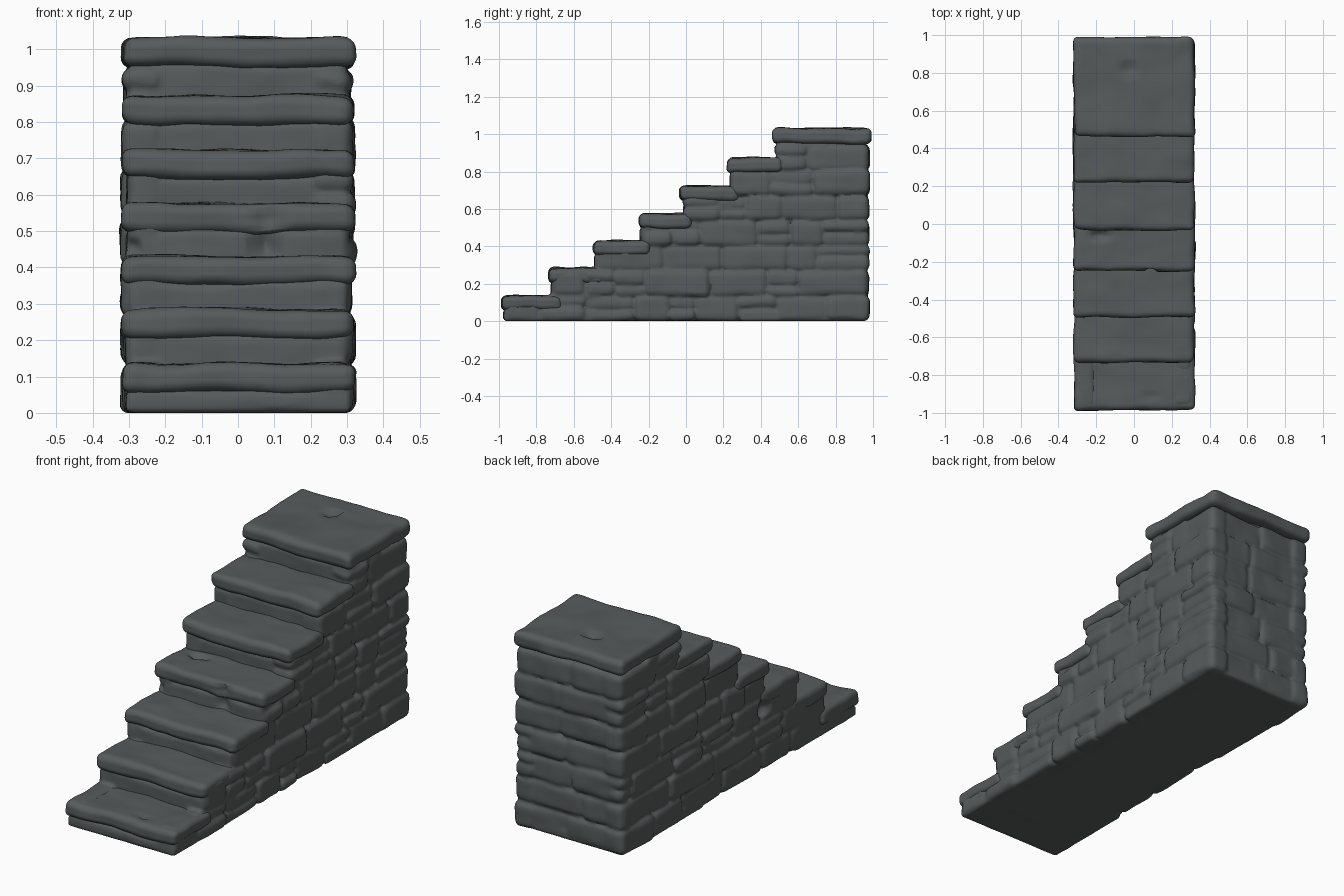
import bpy, bmesh, math, random
from mathutils import Vector, noise

if "Cube" in bpy.data.objects:
    bpy.data.objects.remove(bpy.data.objects["Cube"])

random.seed(7)
stone = bpy.data.materials.new("dark_grey_stone")
stone.diffuse_color = (0.095, 0.105, 0.105, 1)
stone.use_nodes = True
stone.node_tree.nodes["Principled BSDF"].inputs["Base Color"].default_value = stone.diffuse_color

FRONT = [-0.985, -0.73, -0.495, -0.25, -0.03, 0.22, 0.46]   # front edge of each step
TOP = [0.135, 0.285, 0.43, 0.575, 0.722, 0.872, 1.03]      # top of each step
COURSE = 0.1345                                            # height of a wall course
THICK = 0.08                                               # tread thickness

# worn holes: centre, half size, push
DENTS = [
    ((0.075, -0.26, 0.535), (0.022, 0.045, 0.06), (0, 0.05, 0)),
    ((0.08, -0.25, 0.46), (0.018, 0.06, 0.05), (0, 0.04, 0)),
    ((-0.29, -0.25, 0.455), (0.02, 0.05, 0.03), (0, 0.03, 0)),
    ((-0.18, -0.06, 0.575), (0.06, 0.03, 0.04), (0, 0, -0.035)),
    ((-0.03, 0.82, 1.03), (0.04, 0.03, 0.04), (0, 0, -0.04)),
    ((0.09, -0.91, 0.135), (0.04, 0.02, 0.03), (0, 0, -0.012)),
    ((-0.31, -0.2, 0.33), (0.06, 0.05, 0.05), (0.05, 0, 0)),
]


def add_block(bm, lo, hi, r, cuts=10, rough=0.009):
    """Rounded, slightly lumpy stone between two corners."""
    lo, hi = Vector(lo), Vector(hi)
    mid, half = (lo + hi) / 2, (hi - lo) / 2
    r = min(r, min(half) * 0.95)
    part = bmesh.new()
    bmesh.ops.create_cube(part, size=2)
    bmesh.ops.subdivide_edges(part, edges=part.edges[:], cuts=cuts, use_grid_fill=True)
    seed = Vector([random.uniform(0, 50) for _ in range(3)])
    for v in part.verts:
        # crowd the grid toward the edges, then round the corners
        p = Vector([math.sin(c * math.pi / 2) * h for c, h in zip(v.co, half)])
        inner = Vector([max(-(h - r), min(h - r, c)) for c, h in zip(p, half)])
        p = mid + inner + (p - inner).normalized() * r
        p += noise.noise_vector(p * 5 + seed) * rough
        p += noise.noise_vector(p * 14 + seed) * rough * 0.35
        for c, s, push in DENTS:
            d = sum(((a - b) / k) ** 2 for a, b, k in zip(p, c, s))
            if d < 1:
                p += Vector(push) * (1 - d)
        p.z = max(p.z, 0)
        v.co = p
    tmp = bpy.data.meshes.new("tmp")
    part.to_mesh(tmp)
    part.free()
    bm.from_mesh(tmp)
    bpy.data.meshes.remove(tmp)


def finish(bm, name):
    me = bpy.data.meshes.new(name)
    bm.to_mesh(me)
    bm.free()
    for f in me.polygons:
        f.use_smooth = True
    me.materials.append(stone)
    ob = bpy.data.objects.new(name, me)
    bpy.context.collection.objects.link(ob)
    return ob


def spans(a, b, small, large):
    """Split a run into stones of random length."""
    out = []
    while b - a > large:
        n = a + random.uniform(small, large)
        if b - n < small * 0.6:
            break
        out.append((a, n))
        a = n
    out.append((a, b))
    return out


# treads: one wide slab per step, the last one is the landing
for i, (y, z) in enumerate(zip(FRONT, TOP)):
    bm = bmesh.new()
    back = FRONT[i + 1] + 0.06 if i < 6 else 0.99
    add_block(bm, (-0.32, y, z - THICK), (0.32, back, z), 0.03, 26, 0.011)
    finish(bm, f"tread_{i + 1}" if i < 6 else "landing_slab")

# masonry body: core, risers and wall stones fused into one skin
bm = bmesh.new()
for i, (y, z) in enumerate(zip(FRONT, TOP)):
    add_block(bm, (-0.275, y + 0.05, 0), (0.275, 0.93, z - 0.04), 0.01, 4, 0)
    low = TOP[i - 1] - 0.03 if i else 0
    inset = 0.008 if i < 4 else 0.022
    add_block(bm, (-0.305, y + inset, low), (0.305, y + 0.3, z - THICK + 0.012), 0.025, 16, 0.01)

for k in range(7):
    z0, z1 = k * COURSE, (k + 1) * COURSE
    # side walls
    for side in (-1, 1):
        for a, b in spans(FRONT[k] + 0.02, 0.975, 0.13, 0.36):
            rows = [(z0, z1)]
            if b - a < 0.28 and random.random() < 0.45:
                m = z0 + COURSE * random.uniform(0.4, 0.6)
                rows = [(z0, m), (m, z1)]
            for c, d in rows:
                out = 0.316 + random.uniform(-0.010, 0.007)
                xs = sorted((side * 0.2, side * out))
                add_block(bm, (xs[0], a - 0.006, max(0, c - 0.005)),
                          (xs[1], b + 0.006, d + 0.005), 0.036)
    # back wall
    for a, b in spans(-0.27, 0.27, 0.14, 0.34):
        y1 = 0.972 + random.uniform(-0.008, 0.006)
        add_block(bm, (a - 0.01, 0.85, max(0, z0 - 0.005)), (b + 0.01, y1, z1 + 0.005), 0.036)

# flat foundation slabs underneath the front and the back
for a, b in ((-0.975, -0.47), (0.29, 0.965)):
    add_block(bm, (-0.31, a, 0), (0.31, b, 0.06), 0.015, 10, 0.003)

body = finish(bm, "masonry_body")
mod = body.modifiers.new("fuse", 'REMESH')
mod.mode = 'VOXEL'
mod.voxel_size = 0.0095
mod.use_smooth_shade = True
